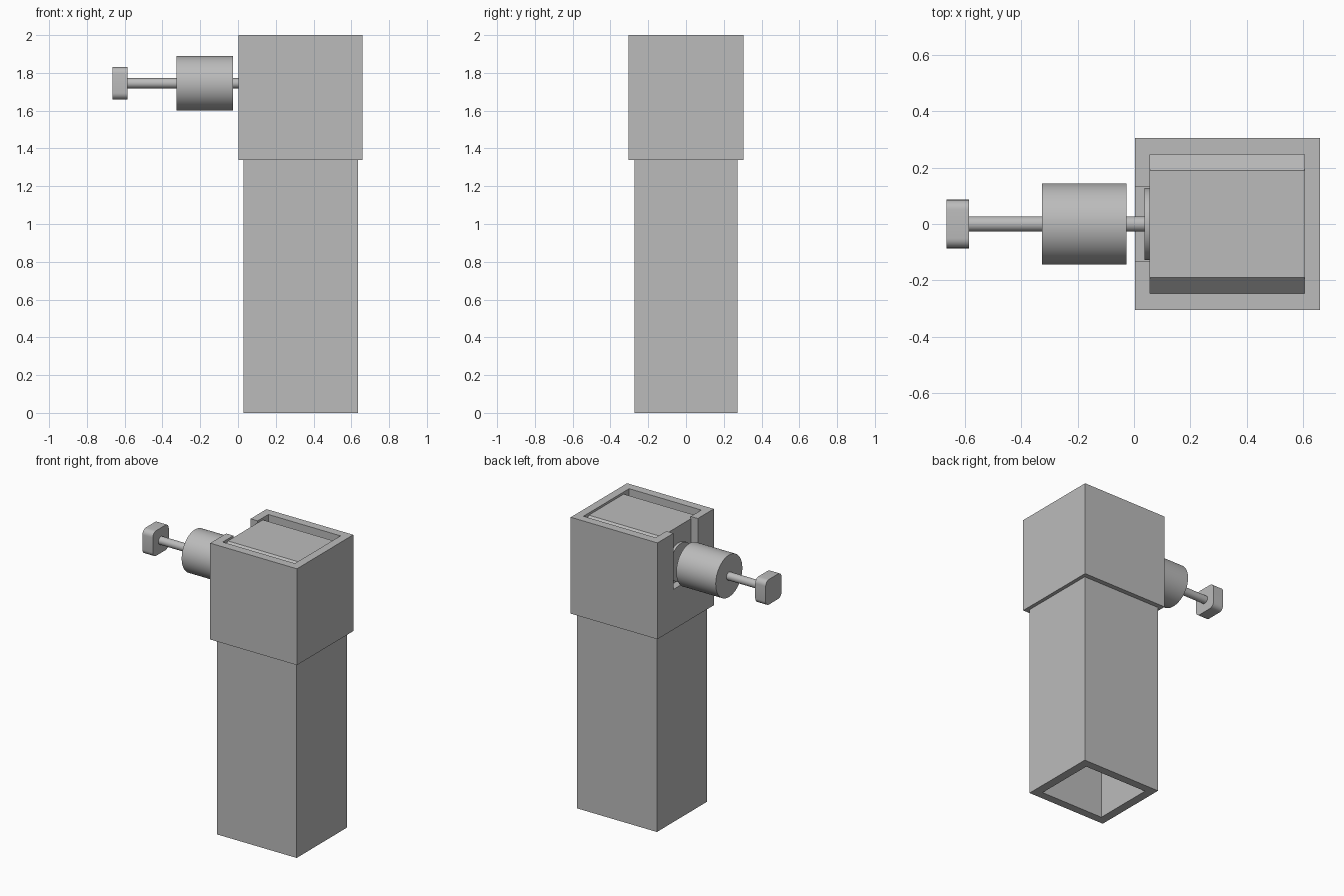
import bpy
import bmesh
from math import pi
from mathutils import Matrix, Vector

cube = bpy.data.objects.get("Cube")
if cube:
    bpy.data.objects.remove(cube)

grey = bpy.data.materials.new("plain grey")
grey.use_nodes = True
COLOUR = (0.5, 0.5, 0.5, 1)
grey.diffuse_color = COLOUR
grey.node_tree.nodes["Principled BSDF"].inputs["Base Color"].default_value = COLOUR

AXLE_Z = 1.745


def finish(name, bm):
    mesh = bpy.data.meshes.new(name)
    bmesh.ops.recalc_face_normals(bm, faces=bm.faces)
    bm.to_mesh(mesh)
    bm.free()
    mesh.materials.append(grey)
    obj = bpy.data.objects.new(name, mesh)
    bpy.context.collection.objects.link(obj)
    return obj


def box(name, low, high, bevel=0, segments=1):
    """Box between two corners; bevel only the edges running along x."""
    low, high = Vector(low), Vector(high)
    bm = bmesh.new()
    bmesh.ops.create_cube(bm, size=1)
    bmesh.ops.scale(bm, vec=high - low, verts=bm.verts)
    bmesh.ops.translate(bm, vec=(low + high) / 2, verts=bm.verts)
    if bevel:
        edges = [e for e in bm.edges
                 if abs(e.verts[0].co.x - e.verts[1].co.x) > 0.01]
        bmesh.ops.bevel(bm, geom=edges, offset=bevel, segments=segments,
                        profile=0.5, affect='EDGES')
    return finish(name, bm)


def smooth(obj):
    bpy.ops.object.select_all(action='DESELECT')
    obj.select_set(True)
    bpy.context.view_layer.objects.active = obj
    bpy.ops.object.shade_smooth_by_angle(angle=pi / 6)


def rod(name, x0, x1, radius):
    """Cylinder along the axle."""
    bm = bmesh.new()
    place = Matrix.Translation(((x0 + x1) / 2, 0, AXLE_Z)) @ Matrix.Rotation(pi / 2, 4, 'Y')
    bmesh.ops.create_cone(bm, cap_ends=True, segments=64, radius1=radius,
                          radius2=radius, depth=x1 - x0, matrix=place)
    smooth(finish(name, bm))


def cut(target, cutter):
    cutter.hide_render = True
    mod = target.modifiers.new("cut", 'BOOLEAN')
    mod.object = cutter
    mod.solver = 'EXACT'
    bpy.context.view_layer.objects.active = target
    bpy.ops.object.modifier_apply(modifier=mod.name)
    bpy.data.objects.remove(cutter)


# Hollow square post
post = box("post", (0.03, -0.272, 0), (0.635, 0.272, 1.34))
cut(post, box("post_bore", (0.09, -0.215, -0.1), (0.575, 0.215, 1.5)))

# Wider head with an open top, a passage to the post and a slot for the axle
head = box("head", (0.003, -0.305, 1.34), (0.66, 0.305, 2))
cut(head, box("head_cavity", (0.057, -0.247, 1.4), (0.604, 0.247, 2.1)))
cut(head, box("head_passage", (0.09, -0.215, 1.3), (0.575, 0.215, 1.5)))
cut(head, box("axle_slot", (-0.1, -0.132, 1.615), (0.1, 0.132, 2.1)))

# Chamfered block inside the head
box("inner_block", (0.055, -0.247, AXLE_Z - 0.24), (0.604, 0.247, AXLE_Z + 0.24), bevel=0.058)

# Axle, collar, drum and handle
rod("axle", -0.6, 0.06, 0.027)
rod("collar", 0.037, 0.056, 0.127)
rod("drum", -0.326, -0.027, 0.144)
smooth(box("handle", (-0.664, -0.086, AXLE_Z - 0.086), (-0.585, 0.086, AXLE_Z + 0.086),
           bevel=0.035, segments=6))
